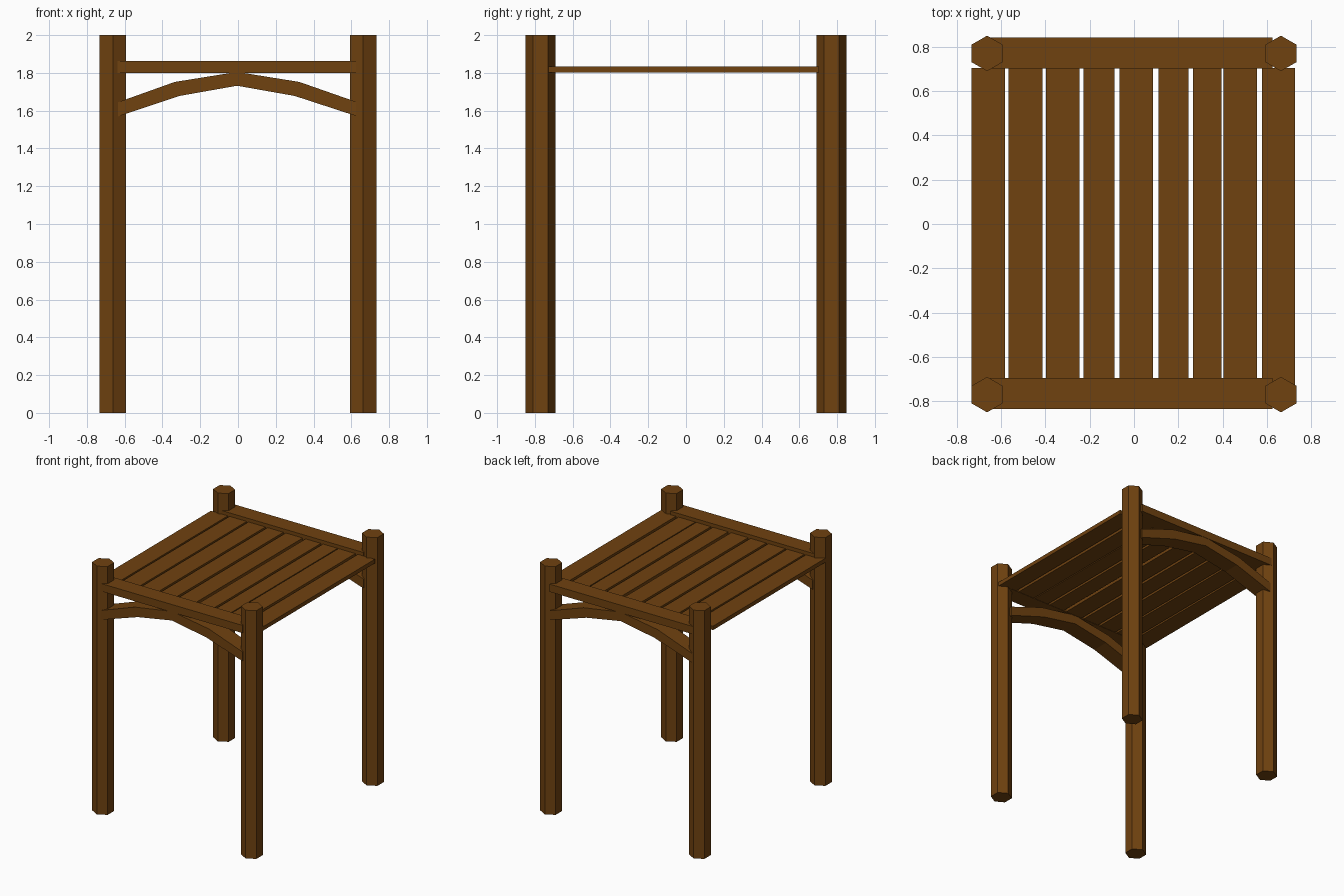
import bpy, bmesh, math

if "Cube" in bpy.data.objects:
    bpy.data.objects.remove(bpy.data.objects["Cube"])

wood = bpy.data.materials.new("brown wood")
wood.diffuse_color = (0.16, 0.054, 0.005, 1)
wood.use_nodes = True
wood.node_tree.nodes["Principled BSDF"].inputs["Base Color"].default_value = wood.diffuse_color


def add_object(name, bm):
    bmesh.ops.recalc_face_normals(bm, faces=bm.faces)
    mesh = bpy.data.meshes.new(name)
    bm.to_mesh(mesh)
    bm.free()
    mesh.materials.append(wood)
    obj = bpy.data.objects.new(name, mesh)
    bpy.context.collection.objects.link(obj)
    return obj


def prism(name, points, offset):
    """Extrude a closed outline of 3D points along offset."""
    bm = bmesh.new()
    face = bm.faces.new([bm.verts.new(p) for p in points])
    side = bmesh.ops.extrude_face_region(bm, geom=[face], use_keep_orig=True)
    moved = [g for g in side["geom"] if isinstance(g, bmesh.types.BMVert)]
    bmesh.ops.translate(bm, verts=moved, vec=offset)
    return add_object(name, bm)


def box(name, x0, x1, y0, y1, z0, z1):
    return prism(name, [(x0, y0, z0), (x1, y0, z0), (x1, y1, z0), (x0, y1, z0)],
                 (0, 0, z1 - z0))


# Hexagonal corner posts, a corner of each facing front and back
R = 0.08
for yname, sy in (("front", -1), ("back", 1)):
    for xname, sx in (("left", -1), ("right", 1)):
        ring = [(0.663 * sx + R * math.cos(math.radians(30 + 60 * i)),
                 0.77 * sy + R * math.sin(math.radians(30 + 60 * i)), 0)
                for i in range(6)]
        prism(f"{yname}_{xname}_post", ring, (0, 0, 2))

# Cross beams and faceted arches under them, front and back
upper = [(-0.64, 1.643), (-0.335, 1.752), (-0.005, 1.805), (0.325, 1.752), (0.625, 1.647)]
lower = [(-0.64, 1.568), (-0.31, 1.678), (-0.005, 1.732), (0.30, 1.678), (0.625, 1.572)]
for yname, y0 in (("front", -0.836), ("back", 0.702)):
    box(f"{yname}_beam", -0.65, 0.625, y0, y0 + 0.14, 1.80, 1.862)
    outline = [(x, y0 + 0.002, z) for x, z in upper + lower[::-1]]
    prism(f"{yname}_arch", outline, (0, 0.136, 0))

# Roof slats, unevenly spaced
slats = [(-0.733, -0.582), (-0.567, -0.414), (-0.398, -0.247), (-0.228, -0.087),
         (-0.066, 0.085), (0.111, 0.247), (0.266, 0.396), (0.404, 0.554), (0.577, 0.727)]
for i, (x0, x1) in enumerate(slats):
    box(f"roof_slat_{i + 1}", x0, x1, -0.735, 0.703, 1.802, 1.834)
